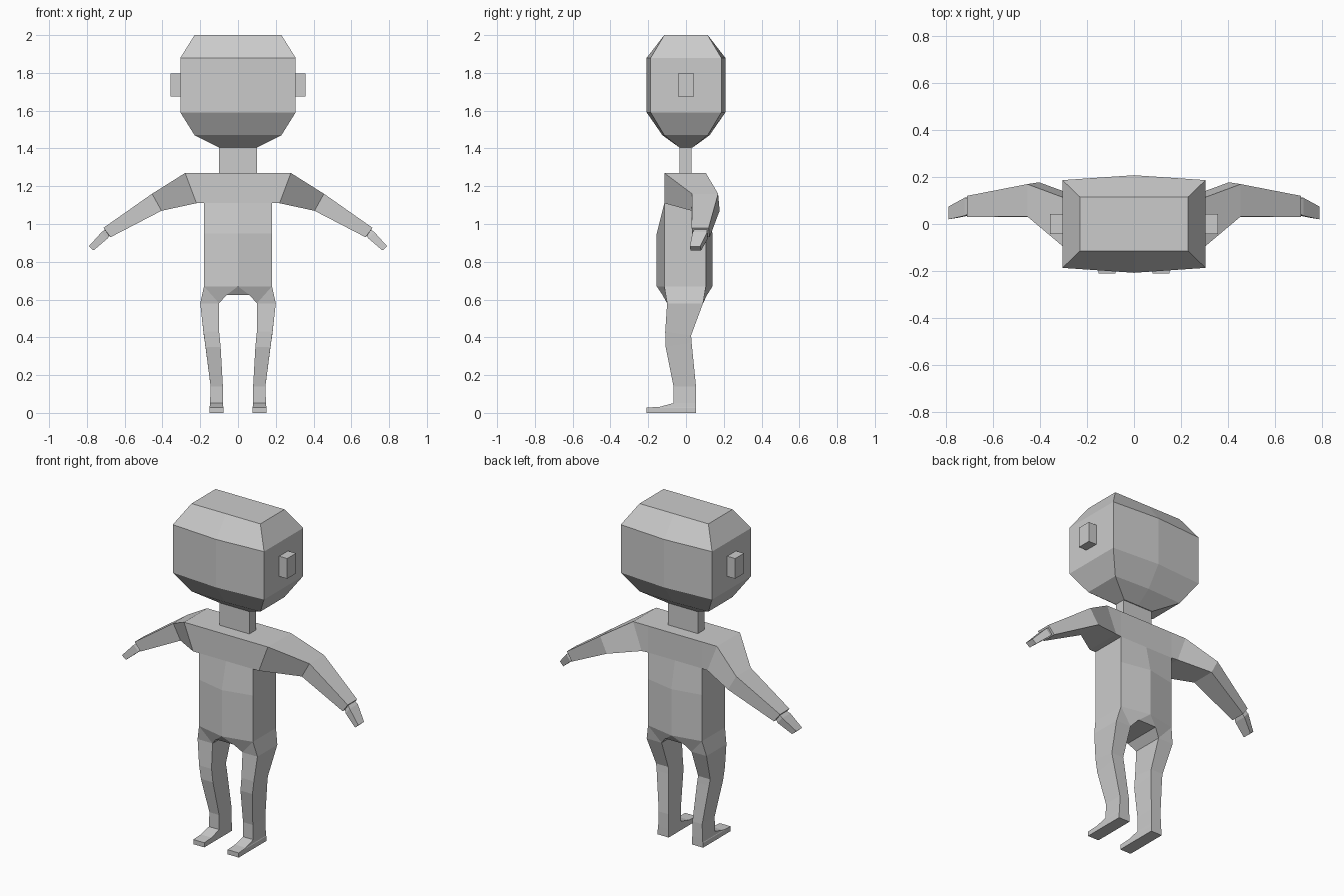
import bpy
import bmesh

if "Cube" in bpy.data.objects:
    bpy.data.objects.remove(bpy.data.objects["Cube"])

skin = bpy.data.materials.new("plain grey")
skin.diffuse_color = (0.6, 0.6, 0.6, 1)
skin.use_nodes = True
skin.node_tree.nodes["Principled BSDF"].inputs["Base Color"].default_value = skin.diffuse_color


def finish(name, polys, mirror=False):
    """Weld a list of coordinate polygons into one flat-shaded object."""
    bm = bmesh.new()
    for p in polys:
        bm.faces.new([bm.verts.new(c) for c in p])
    if mirror:
        g = bm.verts[:] + bm.edges[:] + bm.faces[:]
        bmesh.ops.mirror(bm, geom=g, axis='X', merge_dist=0.0)
    bmesh.ops.remove_doubles(bm, verts=bm.verts[:], dist=0.0005)
    bmesh.ops.recalc_face_normals(bm, faces=bm.faces[:])
    me = bpy.data.meshes.new(name)
    bm.to_mesh(me)
    bm.free()
    me.materials.append(skin)
    ob = bpy.data.objects.new(name, me)
    bpy.context.collection.objects.link(ob)
    return ob


def loft(rings, closed=True, start=False, end=False):
    """Quads between successive rings, with optional end caps."""
    polys = []
    for a, b in zip(rings, rings[1:]):
        n = len(a)
        for i in range(n if closed else n - 1):
            j = (i + 1) % n
            polys.append([a[i], a[j], b[j], b[i]])
    if start:
        polys.append(rings[0])
    if end:
        polys.append(rings[-1])
    return polys


def rect(x0, x1, y0, y1, z):
    return [(x0, y0, z), (x1, y0, z), (x1, y1, z), (x0, y1, z)]


def box(name, x0, x1, y0, y1, z0, z1, mirror=False):
    return finish(name, loft([rect(x0, x1, y0, y1, z0), rect(x0, x1, y0, y1, z1)],
                             start=True, end=True), mirror)


# Head: six-sided rings, bowed along the middle of the face and back
def head_ring(w, d, mid, z):
    return [(-w, -d, z), (0, -mid, z), (w, -d, z), (w, d, z), (0, mid, z), (-w, d, z)]


finish("head", loft([head_ring(*r) for r in (
    (0.10, 0.035, 0.035, 1.405), (0.23, 0.115, 0.125, 1.47),
    (0.305, 0.187, 0.208, 1.59), (0.305, 0.187, 0.208, 1.88),
    (0.23, 0.115, 0.115, 2.0))], start=True, end=True))
box("ears", 0.304, 0.358, -0.042, 0.042, 1.675, 1.797, mirror=True)
box("neck", -0.10, 0.10, -0.035, 0.03, 1.26, 1.42)


# Body half: torso strip, open at the centre plane
def torso_ring(front, back, z):
    return [(0, front, z), (0.18, -0.115, z), (0.18, 0.105, z), (0, back, z)]


body = loft([torso_ring(-0.155, 0.14, 0.67), torso_ring(-0.155, 0.14, 0.95),
             torso_ring(-0.115, 0.105, 1.11)], closed=False)


# Shoulders and arms: four-cornered sections (top and bottom edges in x, z)
def arm_ring(xt, zt, xb, zb, ft, bt, fb, bb):
    return [(xb, fb, zb), (xt, ft, zt), (xt, bt, zt), (xb, bb, zb)]


mid = arm_ring(0, 1.27, 0, 1.11, -0.115, 0.105, -0.115, 0.105)
pit = arm_ring(0.18, 1.27, 0.18, 1.11, -0.115, 0.105, -0.115, 0.105)
shoulder = arm_ring(0.28, 1.27, 0.22, 1.11, -0.115, 0.105, -0.115, 0.11)
elbow = arm_ring(0.455, 1.16, 0.405, 1.07, 0.032, 0.17, 0.03, 0.178)
wrist = arm_ring(0.712, 0.98, 0.675, 0.93, 0.03, 0.12, 0.035, 0.125)
cuff = arm_ring(0.705, 0.97, 0.682, 0.937, 0.045, 0.11, 0.048, 0.112)
palm = arm_ring(0.722, 0.957, 0.692, 0.922, 0.035, 0.112, 0.038, 0.115)
tip = arm_ring(0.79, 0.882, 0.765, 0.86, 0.02, 0.075, 0.024, 0.08)
body += loft([mid, pit], closed=False)
body += loft([pit, shoulder, elbow, wrist, cuff, palm, tip], end=True)

# Hips: front and back panels joining the torso to the leg and crotch
hip = rect(0.10, 0.20, -0.10, 0.09, 0.58)
for s, waist, centre, crotch in ((0, -0.115, -0.155, -0.125), (1, 0.105, 0.14, 0.112)):
    inner, outer = (hip[3], hip[2]) if s else (hip[0], hip[1])
    corner, middle = (0.18, waist, 0.67), (0, centre, 0.67)
    fork, low = (0.06, crotch, 0.625), (0, crotch, 0.625)
    body += [[corner, outer, inner], [corner, inner, fork, middle], [middle, fork, low]]
body += [[(0.18, -0.115, 0.67), (0.18, 0.105, 0.67), hip[2], hip[1]],
         [(0, -0.125, 0.625), (0.06, -0.125, 0.625), (0.06, 0.112, 0.625), (0, 0.112, 0.625)],
         [(0.06, -0.125, 0.625), hip[0], hip[3], (0.06, 0.112, 0.625)]]

# Legs: knee, shin and ankle sections; the knee slopes front to back
knee_hi = [(0.10, -0.11, 0.43), (0.183, -0.11, 0.43), (0.181, 0.027, 0.41), (0.10, 0.027, 0.41)]
knee_lo = [(0.092, -0.108, 0.35), (0.172, -0.108, 0.35), (0.175, 0.03, 0.37), (0.095, 0.03, 0.37)]
ankle = rect(0.08, 0.145, -0.066, 0.053, 0.14)
instep = rect(0.08, 0.148, -0.066, 0.054, 0.052)
body += loft([hip, knee_hi, knee_lo, ankle, instep])

# Feet: heel block with a flat sole running forward to the toes
step = rect(0.078, 0.15, -0.14, 0.054, 0.032)
toe = rect(0.078, 0.152, -0.21, 0.054, 0.028)
sole = rect(0.078, 0.152, -0.21, 0.054, 0.0)
body += loft([instep, step, toe, sole], end=True)
finish("body", body, mirror=True)
